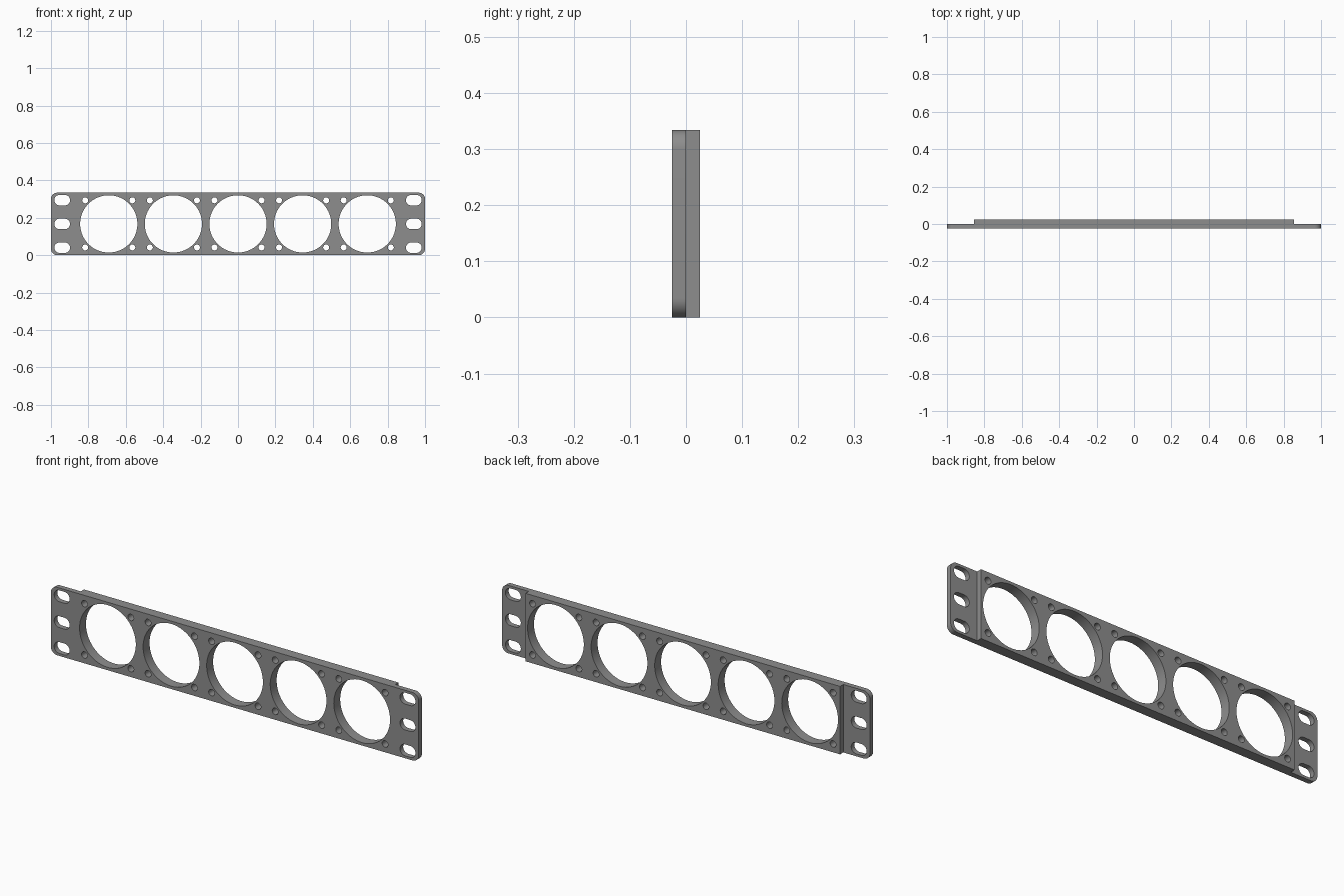
import bpy, bmesh, math
from mathutils import Vector

if "Cube" in bpy.data.objects:
    bpy.data.objects.remove(bpy.data.objects["Cube"])

H = 0.334            # panel height
MID = H / 2
T = 0.025            # thickness of each layer


def outline(cx, cz, half_w, half_h, r, n):
    """Rounded rectangle in the x-z plane, n segments per corner."""
    pts = []
    for k, (sx, sz) in enumerate([(1, 1), (-1, 1), (-1, -1), (1, -1)]):
        for i in range(n + 1):
            a = math.pi / 2 * (k + i / n)
            p = Vector((cx + sx * (half_w - r) + r * math.cos(a),
                        cz + sz * (half_h - r) + r * math.sin(a)))
            if not pts or ((p - pts[-1]).length > 1e-5 and (p - pts[0]).length > 1e-5):
                pts.append(p)
    return pts


def prism(bm, pts, y0, y1):
    """Closed prism of an x-z outline between two y depths."""
    a = [bm.verts.new((p.x, y0, p.y)) for p in pts]
    b = [bm.verts.new((p.x, y1, p.y)) for p in pts]
    bm.faces.new(a)
    bm.faces.new(b[::-1])
    for i in range(len(pts)):
        j = (i + 1) % len(pts)
        bm.faces.new((a[j], a[i], b[i], b[j]))


def make_object(name, bm):
    bmesh.ops.recalc_face_normals(bm, faces=bm.faces)
    me = bpy.data.meshes.new(name)
    bm.to_mesh(me)
    bm.free()
    ob = bpy.data.objects.new(name, me)
    bpy.context.collection.objects.link(ob)
    return ob


def boolean(ob, other, operation):
    m = ob.modifiers.new(operation.lower(), 'BOOLEAN')
    m.operation, m.solver, m.object = operation, 'EXACT', other
    bpy.context.view_layer.objects.active = ob
    bpy.ops.object.modifier_apply(modifier=m.name)
    bpy.data.objects.remove(other)


# Front plate with rounded corners
bm = bmesh.new()
prism(bm, outline(0, MID, 1.0, MID, 0.034, 10), -T, 0)
panel = make_object("fan_panel", bm)

# Thicker block behind the middle of the plate
bm = bmesh.new()
prism(bm, [Vector(p) for p in ((-0.855, 0), (0.855, 0), (0.855, H), (-0.855, H))], -T / 2, T)
boolean(panel, make_object("back_block", bm), 'UNION')

# Fan openings, screw holes and mounting slots
bm = bmesh.new()
for i in range(-2, 3):
    cx = i * 0.3455
    prism(bm, outline(cx, MID, 0.153, 0.153, 0.153, 20), -0.1, 0.1)
    for sx in (-1, 1):
        for sz in (-1, 1):
            prism(bm, outline(cx + sx * 0.126, MID + sz * 0.126, 0.016, 0.016, 0.016, 6), -0.1, 0.1)
for sx in (-1, 1):
    for k in (-1, 0, 1):
        prism(bm, outline(sx * 0.94, MID + k * 0.127, 0.042, 0.028, 0.028, 8), -0.1, 0.1)
boolean(panel, make_object("hole_cutter", bm), 'DIFFERENCE')

# Grey finish, smooth curves with sharp rims
grey = bpy.data.materials.new("grey")
grey.diffuse_color = (0.27, 0.27, 0.27, 1)
grey.use_nodes = True
grey.node_tree.nodes["Principled BSDF"].inputs["Base Color"].default_value = grey.diffuse_color
panel.data.materials.clear()
panel.data.materials.append(grey)
for poly in panel.data.polygons:
    poly.material_index = 0
bpy.ops.object.select_all(action='DESELECT')
panel.select_set(True)
bpy.context.view_layer.objects.active = panel
bpy.ops.object.shade_smooth_by_angle(angle=math.radians(30))
